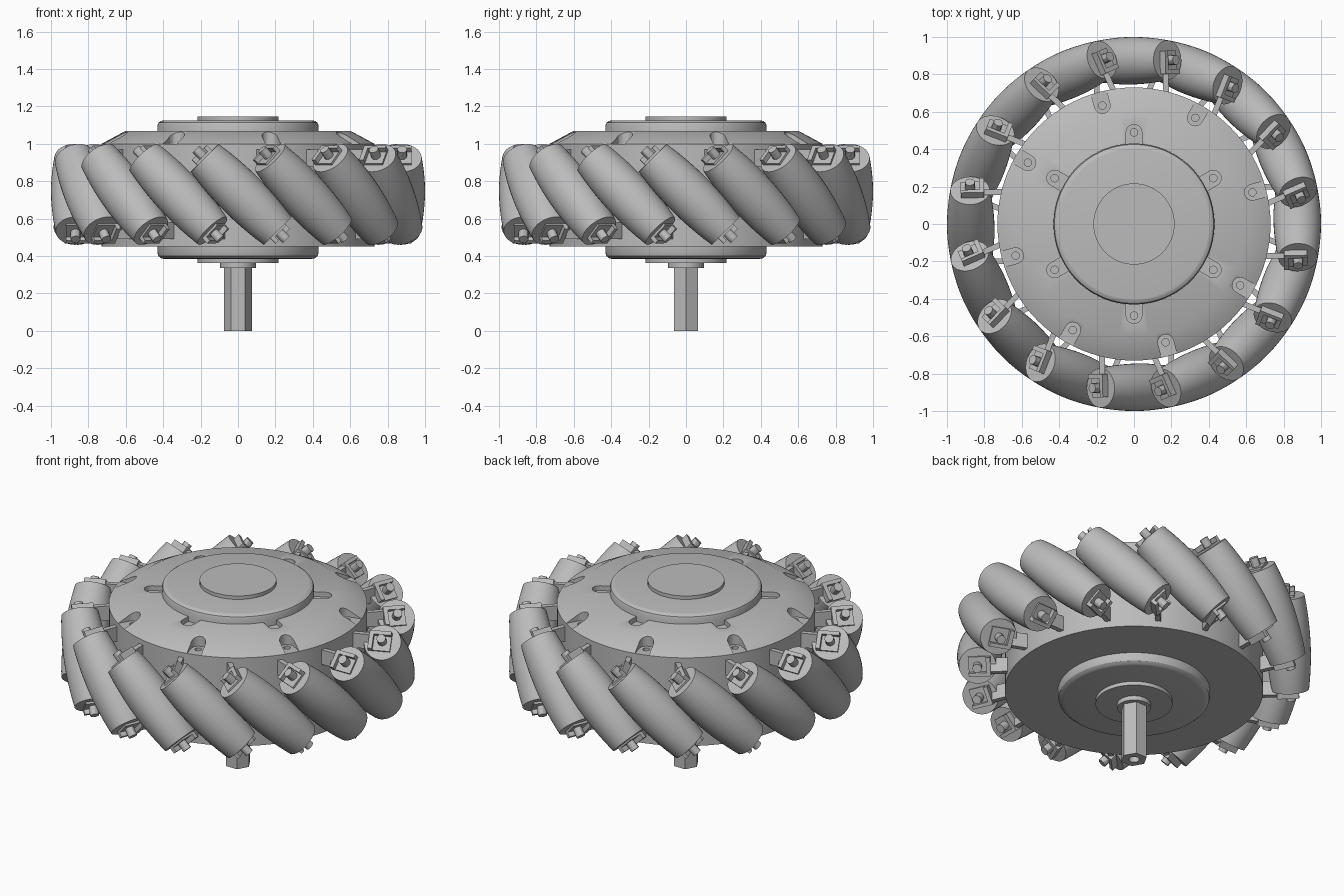
import bpy, bmesh
from math import pi, sin, cos, sqrt, radians
from mathutils import Matrix, Vector

cube = bpy.data.objects.get("Cube")
if cube:
    bpy.data.objects.remove(cube)

COUNT = 16                    # rollers round the wheel
AXIS_R, MID_Z = 0.873, 0.73   # roller axis distance and wheel mid height
HALF = 0.276                  # half roller length
START = radians(1.1)

grey = bpy.data.materials.new("plain grey")
grey.use_nodes = True
colour = (0.5, 0.5, 0.5, 1)
grey.diffuse_color = colour
grey.node_tree.nodes["Principled BSDF"].inputs["Base Color"].default_value = colour


def finish(name, bm, smooth=True):
    bmesh.ops.recalc_face_normals(bm, faces=bm.faces)
    mesh = bpy.data.meshes.new(name)
    bm.to_mesh(mesh)
    bm.free()
    mesh.materials.append(grey)
    obj = bpy.data.objects.new(name, mesh)
    bpy.context.collection.objects.link(obj)
    if smooth:
        shade(obj)
    return obj


def shade(obj):
    bpy.ops.object.select_all(action='DESELECT')
    obj.select_set(True)
    bpy.context.view_layer.objects.active = obj
    bpy.ops.object.shade_smooth_by_angle(angle=radians(30))


def lathe(bm, profile, steps):
    """Spin (radius, height) points about the z axis."""
    verts = [bm.verts.new((r, 0, z)) for r, z in profile]
    edges = [bm.edges.new(pair) for pair in zip(verts, verts[1:])]
    bmesh.ops.spin(bm, geom=verts + edges, axis=(0, 0, 1), cent=(0, 0, 0),
                   angle=2 * pi, steps=steps, use_duplicate=False)
    bmesh.ops.remove_doubles(bm, verts=bm.verts, dist=0.0005)


def turned(name, profile, steps=96):
    bm = bmesh.new()
    lathe(bm, profile, steps)
    return finish(name, bm)


def box(bm, low, high, matrix=Matrix()):
    low, high = Vector(low), Vector(high)
    m = matrix @ Matrix.Translation((low + high) / 2) @ Matrix.Diagonal((*(high - low), 1))
    bmesh.ops.create_cube(bm, size=1, matrix=m)


def rod(bm, radius, low, high, matrix=Matrix(), sides=16):
    m = matrix @ Matrix.Translation((0, 0, (low + high) / 2))
    bmesh.ops.create_cone(bm, cap_ends=True, segments=sides, radius1=radius,
                          radius2=radius, depth=high - low, matrix=m)


def slot(bm, centre, end, width, floor, angle):
    """Slot cutter: round at centre, straight to end, along the given direction."""
    side = 1 if end > centre else -1
    pts = [(end, -width), (end, width)]
    for i in range(13):
        a = pi / 2 + pi * i / 12
        pts.append((centre + side * width * cos(a), width * sin(a)))
    turn = Matrix.Rotation(angle, 4, 'Z')
    face = bm.faces.new([bm.verts.new(turn @ Vector((x, y, floor))) for x, y in pts])
    out = bmesh.ops.extrude_face_region(bm, geom=[face])
    bmesh.ops.translate(bm, vec=(0, 0, 0.3),
                        verts=[v for v in out["geom"] if isinstance(v, bmesh.types.BMVert)])


# Hub drum with sloping shoulder
hub = turned("hub_drum", [(0, 0.45), (0.73, 0.45), (0.73, 1.0), (0.6, 1.07), (0, 1.07)])

# Bolt pockets on the shoulder and round the cap, each with a bolt hole
slots, holes = bmesh.new(), bmesh.new()
for count, first, centre, end, floor in ((8, 15, 0.655, 0.85, 1.0),
                                         (6, 30, 0.49, 0.39, 1.04)):
    for i in range(count):
        a = radians(first) + 2 * pi * i / count
        slot(slots, centre, end, 0.042, floor, a)
        rod(holes, 0.02, floor - 0.04, floor + 0.2,
            Matrix.Translation((centre * cos(a), centre * sin(a), 0)))
cutters = [finish("pocket_cutter", slots, False), finish("hole_cutter", holes, False)]
for cutter in cutters:
    cutter.hide_render = True
    mod = hub.modifiers.new(cutter.name, 'BOOLEAN')
    mod.operation, mod.solver, mod.object = 'DIFFERENCE', 'EXACT', cutter
bpy.context.view_layer.update()
cut = bpy.data.meshes.new_from_object(
    hub.evaluated_get(bpy.context.evaluated_depsgraph_get()))
hub.modifiers.clear()
hub.data = cut
for cutter in cutters:
    bpy.data.objects.remove(cutter)
shade(hub)

# Caps, discs and collar on the axis
turned("top_cap", [(0, 1.03), (0.43, 1.03), (0.43, 1.1), (0.425, 1.113),
                   (0.41, 1.123), (0.4, 1.125), (0, 1.125)])
turned("top_disc", [(0, 1.12), (0.217, 1.12), (0.217, 1.147), (0, 1.147)])
turned("bottom_cap", [(0, 0.46), (0.43, 0.46), (0.43, 0.415), (0.425, 0.4),
                      (0.41, 0.388), (0.395, 0.385), (0, 0.385)])
turned("bottom_disc", [(0, 0.39), (0.217, 0.39), (0.217, 0.362), (0, 0.362)])
turned("shaft_collar", [(0, 0.37), (0.095, 0.37), (0.095, 0.335), (0, 0.335)], 48)

# Hexagonal shaft with a centre hole in its end
bm = bmesh.new()
rod(bm, 0.075, 0, 0.35, Matrix.Rotation(pi / 2, 4, 'Z'), 6)
end = min(bm.faces, key=lambda f: f.calc_center_median().z)
bmesh.ops.delete(bm, geom=[end], context='FACES_ONLY')
rim = [e for e in bm.edges if e.is_boundary and e.verts[0].co.z < 0.1]
ring = bmesh.ops.create_circle(bm, segments=24, radius=0.03)["verts"]
ring_edges = list({e for v in ring for e in v.link_edges})
bmesh.ops.triangle_fill(bm, edges=rim + ring_edges, use_beauty=True)
well = bmesh.ops.extrude_edge_only(bm, edges=ring_edges)["geom"]
bmesh.ops.translate(bm, vec=(0, 0, 0.05),
                    verts=[v for v in well if isinstance(v, bmesh.types.BMVert)])
bmesh.ops.contextual_create(bm, geom=[e for e in well if isinstance(e, bmesh.types.BMEdge)])
finish("hex_shaft", bm)

# Barrel roller whose outline follows the wheel's round envelope
bm = bmesh.new()
profile = [(0, -HALF)]
for i in range(17):
    s = HALF * (i / 8 - 1)
    profile.append((1 - sqrt(AXIS_R ** 2 + s * s / 2), s))
profile.append((0, HALF))
lathe(bm, profile, 40)
roller = finish("roller_1", bm)

# Pair of end brackets with axle pegs, the second turned over about the radius
bm = bmesh.new()
upright = Matrix.Rotation(-pi / 4, 4, 'X')
for flip in (Matrix(), Matrix.Rotation(pi, 4, 'X')):
    box(bm, (-0.075, -0.055, HALF - 0.01), (0.05, 0.055, HALF + 0.012), flip)
    box(bm, (-0.075, -0.055, HALF), (-0.05, 0.055, HALF + 0.04), flip)
    box(bm, (-0.05, 0.033, HALF), (0.05, 0.055, HALF + 0.04), flip)
    rod(bm, 0.026, HALF - 0.01, HALF + 0.065, flip, 12)
    box(bm, (-0.19, -0.2, 0.15), (-0.055, -0.17, 0.24), flip @ upright)
bracket = finish("brackets_1", bm)

# Place the tilted rollers and brackets round the hub
tilt = Matrix.Translation((AXIS_R, 0, MID_Z)) @ Matrix.Rotation(pi / 4, 4, 'X')
for source, label in ((roller, "roller"), (bracket, "brackets")):
    for i in range(COUNT):
        obj = source
        if i:
            obj = bpy.data.objects.new(f"{label}_{i + 1}", source.data)
            bpy.context.collection.objects.link(obj)
        obj.matrix_world = Matrix.Rotation(START + 2 * pi * i / COUNT, 4, 'Z') @ tilt
